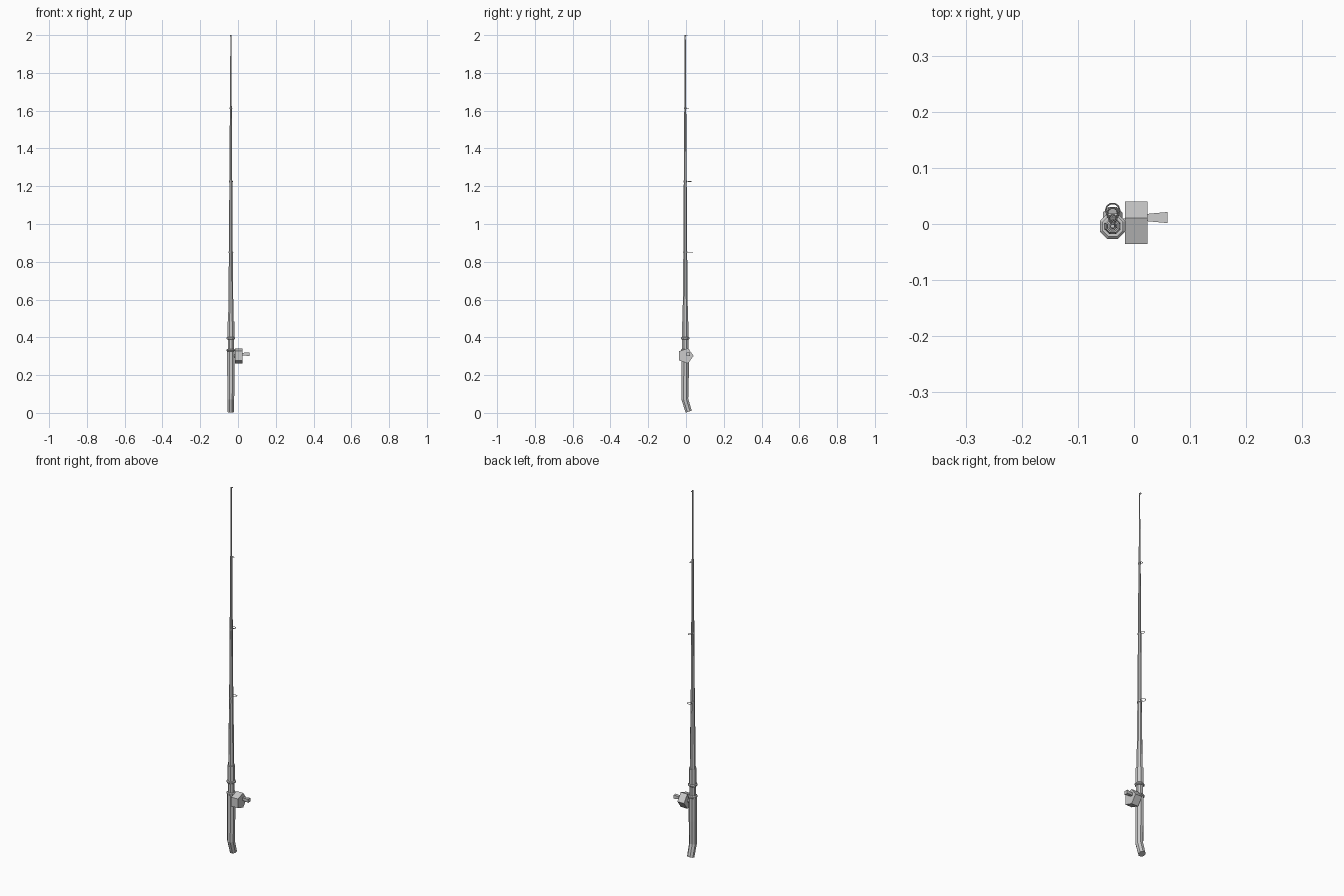
import bpy, bmesh, math
from mathutils import Vector

if "Cube" in bpy.data.objects:
    bpy.data.objects.remove(bpy.data.objects["Cube"])

X, Y = -0.038, -0.004   # axis of the rod


def finish(bm, name):
    bmesh.ops.recalc_face_normals(bm, faces=bm.faces)
    me = bpy.data.meshes.new(name)
    bm.to_mesh(me)
    bm.free()
    ob = bpy.data.objects.new(name, me)
    bpy.context.collection.objects.link(ob)
    return ob


def loft(name, rings, sides=8):
    """Capped tube through rings of (y, z, radius, tilt about x)."""
    bm = bmesh.new()
    loops = []
    for y, z, r, tilt in rings:
        loop = []
        for i in range(sides):
            a = 2 * math.pi * (i + 0.5) / sides
            dy = r * math.sin(a)
            loop.append(bm.verts.new((X + r * math.cos(a),
                                      y + dy * math.cos(tilt),
                                      z + dy * math.sin(tilt))))
        loops.append(loop)
    for a, b in zip(loops, loops[1:]):
        for i in range(sides):
            j = (i + 1) % sides
            bm.faces.new((a[i], a[j], b[j], b[i]))
    bm.faces.new(loops[0][::-1])
    bm.faces.new(loops[-1])
    return finish(bm, name)


def x_prism(name, x0, x1, y, z, r0, r1, sides, phase=0.0):
    """Prism or frustum along x."""
    bm = bmesh.new()
    ends = []
    for x, r in ((x0, r0), (x1, r1)):
        ends.append([bm.verts.new((x, y + r * math.cos(phase + 2 * math.pi * i / sides),
                                   z + r * math.sin(phase + 2 * math.pi * i / sides)))
                     for i in range(sides)])
    for i in range(sides):
        j = (i + 1) % sides
        bm.faces.new((ends[0][i], ends[0][j], ends[1][j], ends[1][i]))
    bm.faces.new(ends[0][::-1])
    bm.faces.new(ends[1])
    return finish(bm, name)


# Grip with bent butt
loft("grip", [(0.014, 0.0065, 0.0185, 0.32), (-0.006, 0.073, 0.0195, 0.16),
              (Y, 0.20, 0.0205, 0), (Y, 0.328, 0.0205, 0)])
# Reel seat and fore grip
loft("reel_seat", [(Y, 0.32, 0.0175, 0), (Y, 0.40, 0.0175, 0)])
loft("fore_grip", [(Y, 0.395, 0.020, 0), (Y, 0.484, 0.020, 0)])
for i, z in enumerate((0.332, 0.395)):
    loft(f"collar_{i}", [(Y, z - 0.007, 0.020, 0), (Y, z - 0.003, 0.0245, 0),
                         (Y, z + 0.003, 0.0245, 0), (Y, z + 0.007, 0.020, 0)])

# Tapered rod sections
loft("rod_lower", [(Y, 0.47, 0.0155, 0), (Y, 0.85, 0.011, 0)])
loft("rod_middle", [(Y, 0.85, 0.0105, 0), (Y, 1.22, 0.0085, 0)])
loft("rod_upper", [(Y, 1.22, 0.008, 0), (Y, 1.625, 0.0055, 0)])
loft("rod_tip", [(Y, 1.61, 0.0045, 0), (Y, 2.0, 0.0028, 0)])

# Line guides
for i, (z, r, yc, rod) in enumerate(((0.85, 0.0125, 0.0245, 0.0125), (1.225, 0.0105, 0.018, 0.010),
                                     (1.612, 0.007, 0.0095, 0.0068), (1.996, 0.004, 0.0035, 0.0038))):
    bpy.ops.mesh.primitive_torus_add(major_segments=10, minor_segments=4,
                                     major_radius=r, minor_radius=0.0015, location=(X, yc, z))
    bpy.context.object.name = f"guide_ring_{i}"
    loft(f"guide_wrap_{i}", [(Y, z - 0.004, rod, 0), (Y, z + 0.004, rod, 0)])

# Reel and crank
x_prism("reel_foot", -0.035, -0.012, -0.002, 0.302, 0.012, 0.012, 6)
x_prism("reel", -0.016, 0.024, -0.002, 0.302, 0.042, 0.042, 5)
x_prism("crank_knob", 0.022, 0.060, 0.0115, 0.311, 0.009, 0.014, 4, math.pi / 4)
